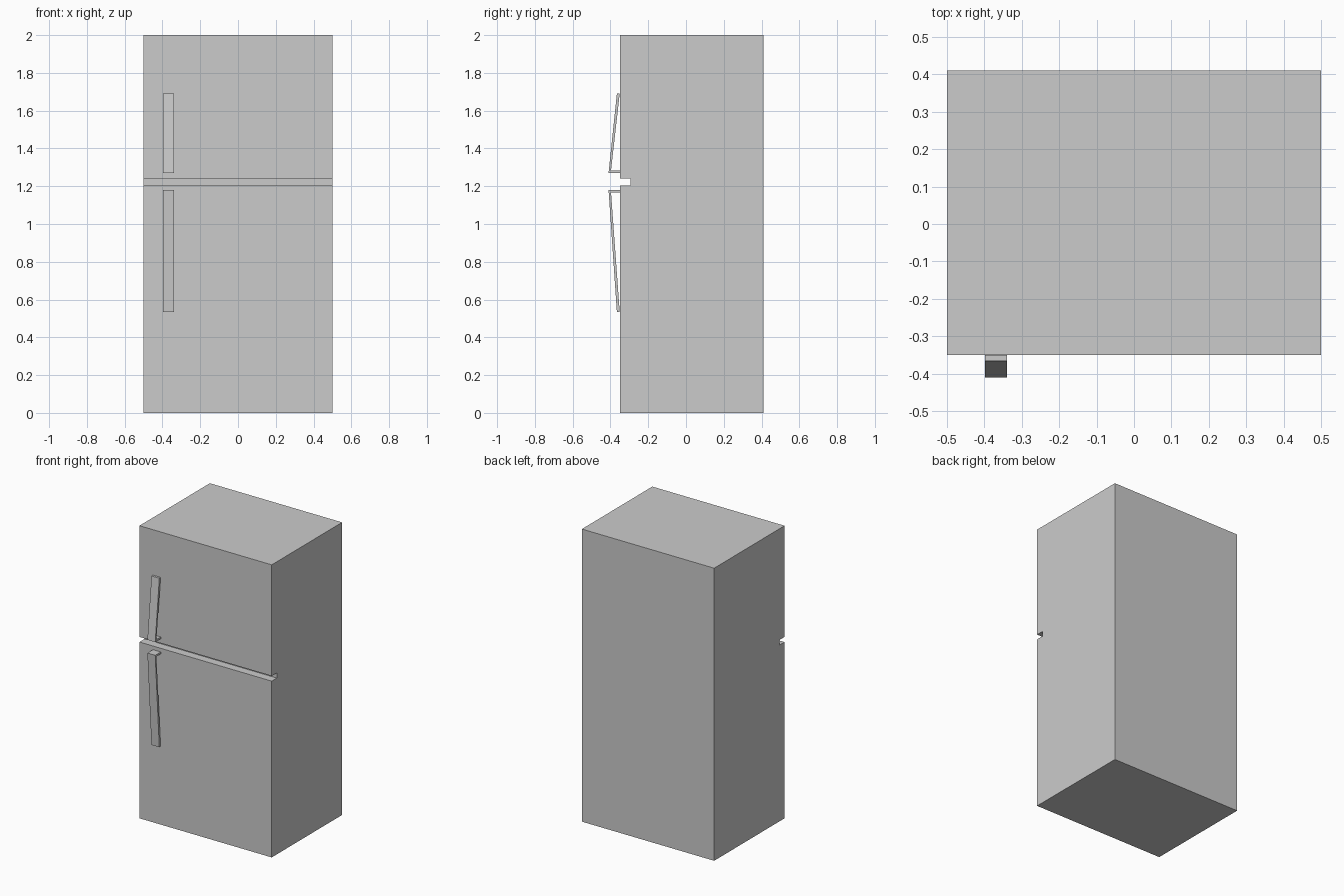
import bpy, bmesh

if "Cube" in bpy.data.objects:
    bpy.data.objects.remove(bpy.data.objects["Cube"])


def extrude_profile(name, profile, x0, x1):
    """Extrude a closed (y, z) side profile from x0 to x1."""
    bm = bmesh.new()
    face = bm.faces.new([bm.verts.new((x0, y, z)) for y, z in profile])
    ext = bmesh.ops.extrude_face_region(bm, geom=[face])
    verts = [v for v in ext["geom"] if isinstance(v, bmesh.types.BMVert)]
    bmesh.ops.translate(bm, verts=verts, vec=(x1 - x0, 0, 0))
    bmesh.ops.recalc_face_normals(bm, faces=bm.faces)
    mesh = bpy.data.meshes.new(name)
    bm.to_mesh(mesh)
    bm.free()
    obj = bpy.data.objects.new(name, mesh)
    bpy.context.collection.objects.link(obj)
    return obj


FRONT, BACK, GROOVE = -0.35, 0.41, -0.295

# Cabinet with the gap between the two doors
extrude_profile("cabinet", [
    (FRONT, 0), (BACK, 0), (BACK, 2), (FRONT, 2),
    (FRONT, 1.24), (GROOVE, 1.24), (GROOVE, 1.205), (FRONT, 1.205),
], -0.5, 0.5)


# Slanted handles, hooked to the door at the end nearest the gap
def handle(name, z_hook, z_tip):
    t = 0.013 if z_tip > z_hook else -0.013
    extrude_profile(name, [
        (FRONT, z_hook), (-0.41, z_hook), (-0.366, z_tip),
        (FRONT - 0.001, z_tip), (-0.397, z_hook + t), (FRONT, z_hook + t),
    ], -0.398, -0.339)


handle("upper_handle", 1.27, 1.69)
handle("lower_handle", 1.18, 0.535)
